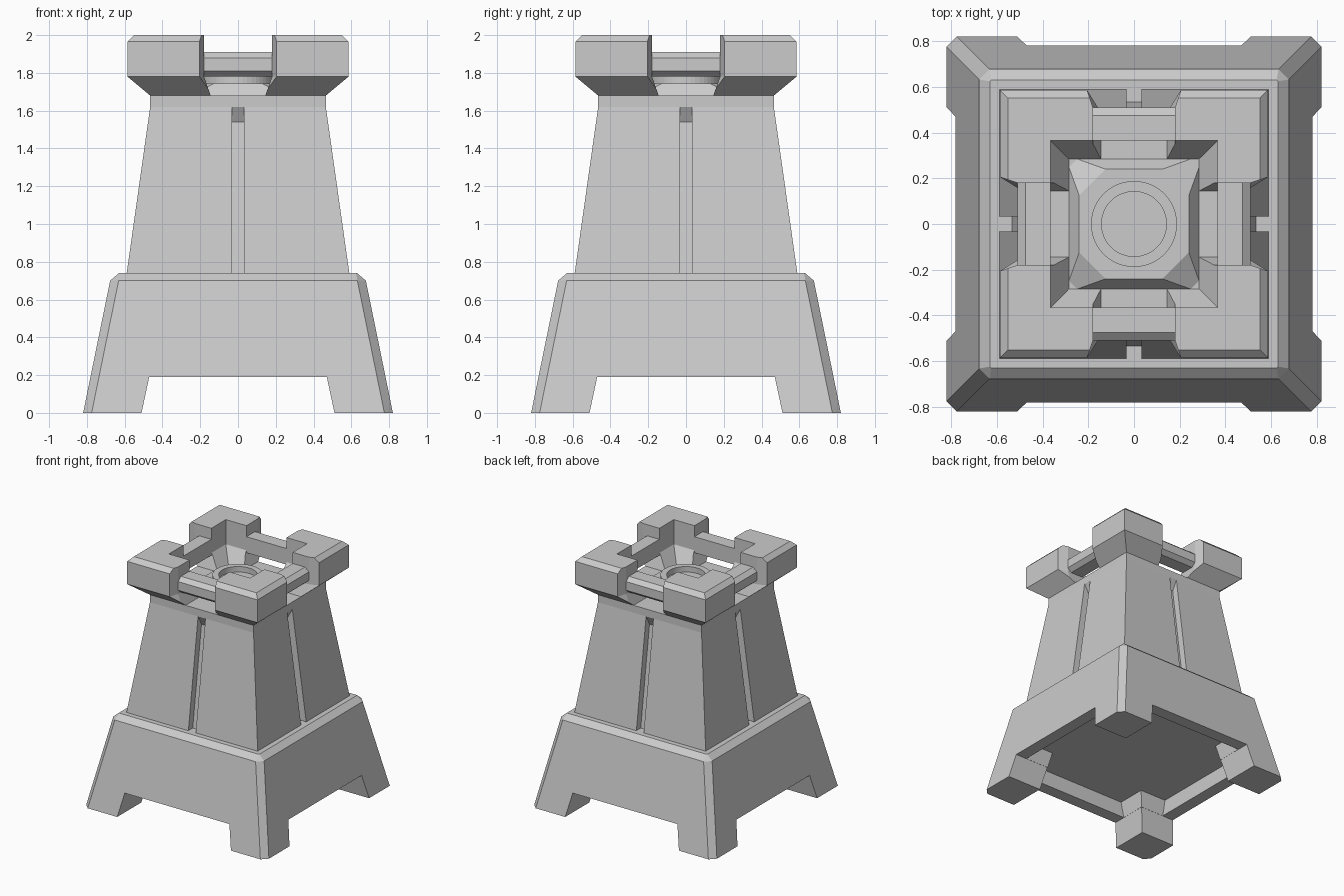
import bpy, bmesh
from math import cos, sin, pi
from mathutils import Matrix

if "Cube" in bpy.data.objects:
    bpy.data.objects.remove(bpy.data.objects["Cube"])


def loft(name, rings, closed=False):
    """Skin equal-length rings of points, capping ends (or closing the loop)."""
    bm = bmesh.new()
    vs = [[bm.verts.new(p) for p in r] for r in rings]
    n = len(vs[0])
    pairs = list(zip(vs, vs[1:])) + ([(vs[-1], vs[0])] if closed else [])
    for a, b in pairs:
        for i in range(n):
            j = (i + 1) % n
            bm.faces.new((a[i], a[j], b[j], b[i]))
    if not closed:
        bm.faces.new(vs[0][::-1])
        bm.faces.new(vs[-1])
    bmesh.ops.recalc_face_normals(bm, faces=bm.faces)
    me = bpy.data.meshes.new(name)
    bm.to_mesh(me)
    bm.free()
    ob = bpy.data.objects.new(name, me)
    bpy.context.collection.objects.link(ob)
    return ob


def square(h, z):
    return [(-h, -h, z), (h, -h, z), (h, h, z), (-h, h, z)]


def cut_square(h, c, z):
    """Square ring with corners cut by c."""
    k = h - c
    return [(-k, -h, z), (k, -h, z), (h, -k, z), (h, k, z),
            (k, h, z), (-k, h, z), (-h, k, z), (-h, -k, z)]


def circle(r, z, n=48):
    return [(r * cos(2 * pi * i / n), r * sin(2 * pi * i / n), z) for i in range(n)]


def turn(ob, quarter):
    ob.data.transform(Matrix.Rotation(quarter * pi / 2, 4, 'Z'))
    return ob


def cut(ob, cutters):
    """Subtract cutters, bake the result and delete them."""
    for c in cutters:
        c.hide_render = True
        m = ob.modifiers.new("cut", 'BOOLEAN')
        m.operation, m.solver, m.object = 'DIFFERENCE', 'EXACT', c
    bpy.context.view_layer.update()
    dg = bpy.context.evaluated_depsgraph_get()
    me = bpy.data.meshes.new_from_object(ob.evaluated_get(dg))
    ob.modifiers.clear()
    ob.data = me
    for c in cutters:
        bpy.data.objects.remove(c)


# Flared base with four feet and a hollow underside
base = loft("base", [cut_square(.82, .045, 0), cut_square(.677, .045, .70),
                     cut_square(.63, .006, .74)])
cutters = []
for q in (0, 1):
    arch = [(-.515, -.02), (.515, -.02), (.47, .19), (-.47, .19)]
    cutters.append(turn(loft("arch_cutter", [[(x, y, z) for x, z in arch]
                                             for y in (-1, 1)]), q))
    hollow = [(-.477, .15), (.477, .15), (.442, .315), (-.442, .315)]
    cutters.append(turn(loft("hollow_cutter", [[(x, y, z) for x, z in hollow]
                                               for y in (-.68, .68)]), q))
cut(base, cutters)

# Tapered shaft with a groove in every side
shaft = loft("shaft", [square(.59, .735), square(.465, 1.62), square(.465, 1.68)])
groove = [(-.8, .70), (-.539, .70), (-.421, 1.54), (-.465, 1.62), (-.8, 1.62)]
cut(shaft, [turn(loft("groove_cutter", [[(x, y, z) for y, z in groove]
                                        for x in (-.033, .033)]), q) for q in range(4)])

# Crown split into four corner battlements
crown = loft("battlements", [square(.465, 1.68), square(.585, 1.78),
                             square(.585, 1.965), square(.55, 2.0)])
cutters = [loft("well_cutter", [square(.28, 1.66), square(.285, 1.68),
                                square(.365, 1.80), square(.365, 2.1)])]
for q in (0, 1):
    rings = []
    for y, flare in ((-.71, .066), (-.51, 0), (.51, 0), (.71, .066)):
        a, b = .138 + flare, .18 + flare
        rings.append([(-a, y, 1.66), (a, y, 1.66), (b, y, 1.78), (b, y, 2.1),
                      (-b, y, 2.1), (-b, y, 1.78)])
    cutters.append(turn(loft("gap_cutter", rings), q))
cut(crown, cutters)

# Rails bridging the gaps, inner side flush with the well
rail = [(-.51, 1.81), (-.475, 1.78), (-.366, 1.78),
        (-.366, 1.91), (-.475, 1.91), (-.51, 1.88)]
for q in range(4):
    turn(loft("rail_%d" % (q + 1), [[(x, y, z) for y, z in rail]
                                    for x in (-.182, .182)]), q)

# Raised plinth and ring in the well
loft("plinth", [cut_square(.288, .03, 1.675), cut_square(.24, .115, 1.745)])
loft("socket_ring", [circle(.188, 1.74), circle(.188, 1.79),
                     circle(.142, 1.79), circle(.142, 1.74)], closed=True)
